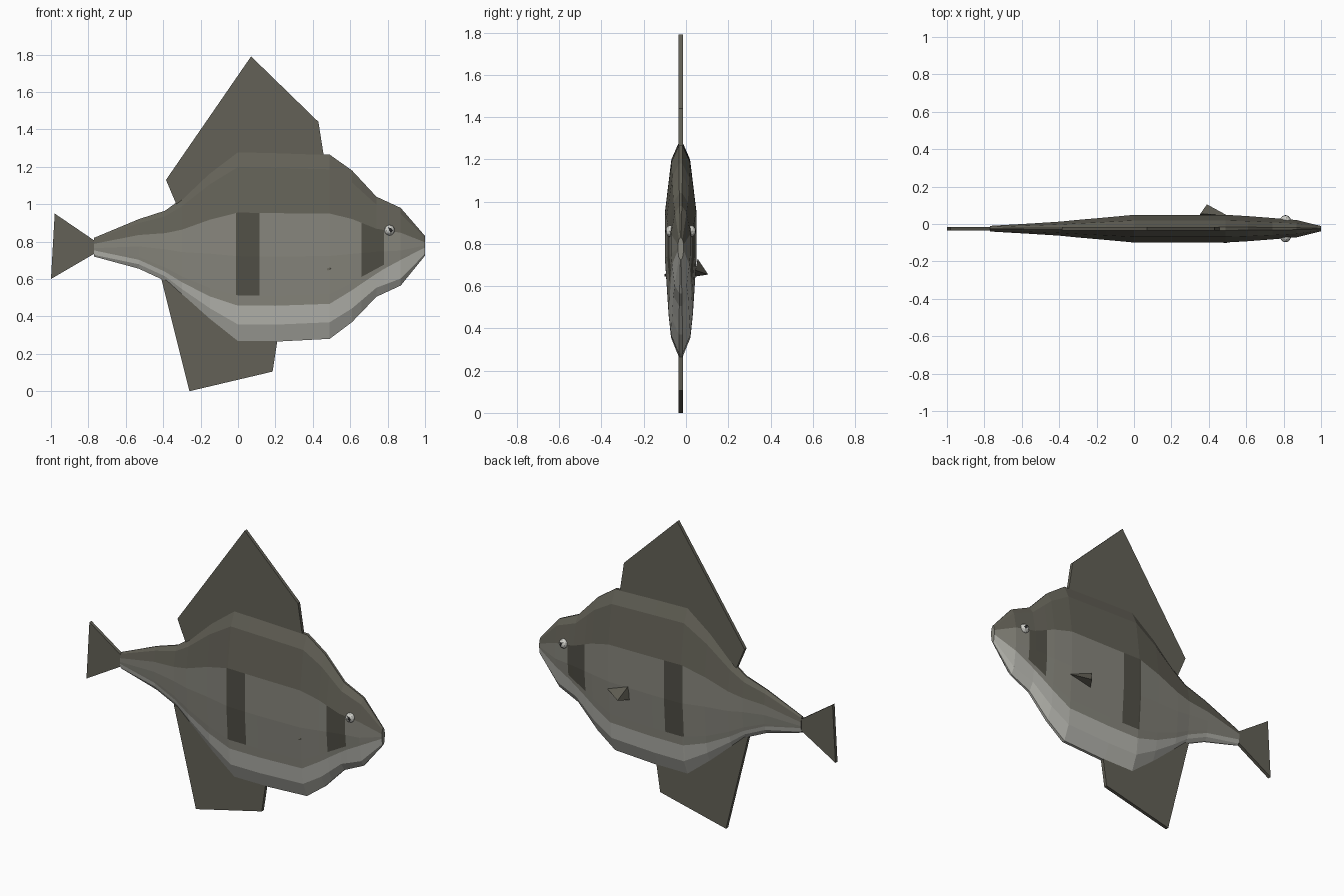
import bpy, bmesh
from mathutils import Vector

cube = bpy.data.objects.get("Cube")
if cube:
    bpy.data.objects.remove(cube)

MID_Y = -0.025


def material(name, rgb):
    m = bpy.data.materials.new(name)
    m.use_nodes = True
    m.diffuse_color = (*rgb, 1)
    m.node_tree.nodes["Principled BSDF"].inputs["Base Color"].default_value = (*rgb, 1)
    return m


olive = material("dark olive", (0.125, 0.12, 0.095))
stripe = material("stripe olive", (0.085, 0.082, 0.064))
flank = material("flank grey", (0.245, 0.24, 0.205))
belly = material("belly pale", (0.47, 0.47, 0.43))
white = material("eye white", (0.62, 0.62, 0.58))
black = material("pupil black", (0.02, 0.02, 0.02))


def finish(bm, name, mats):
    bmesh.ops.recalc_face_normals(bm, faces=bm.faces[:])
    mesh = bpy.data.meshes.new(name)
    bm.to_mesh(mesh)
    bm.free()
    for m in mats:
        mesh.materials.append(m)
    obj = bpy.data.objects.new(name, mesh)
    bpy.context.collection.objects.link(obj)
    return obj


def lerp_table(table, t):
    """Interpolate rows of (key, values...) at key t."""
    for a, b in zip(table, table[1:]):
        if t <= b[0]:
            k = (t - a[0]) / (b[0] - a[0])
            return [p + (q - p) * k for p, q in zip(a[1:], b[1:])]
    return list(table[-1][1:])


# Body: x, bottom, top, half width, height share of the pale belly
STATIONS = [
    (-0.77, 0.72, 0.82, 0.015, 0.33), (-0.53, 0.655, 0.92, 0.029, 0.18),
    (-0.39, 0.59, 0.965, 0.038, 0.13), (-0.3, 0.51, 1.03, 0.047, 0.14),
    (-0.15, 0.38, 1.17, 0.06, 0.16), (0, 0.265, 1.28, 0.074, 0.19),
    (0.2, 0.265, 1.275, 0.074, 0.19), (0.49, 0.28, 1.265, 0.074, 0.19),
    (0.61, 0.37, 1.18, 0.067, 0.21), (0.74, 0.505, 1.04, 0.057, 0.23),
    (0.87, 0.565, 0.98, 0.046, 0.33), (1.0, 0.725, 0.83, 0.014, 0.42)]
WIDTH = [(0, 0.12), (0.09, 0.62), (0.2, 0.78), (0.45, 1), (0.68, 1), (0.92, 0.6), (1, 0.12)]
STRIPES = [(-0.01, 0.115), (0.66, 0.78)]
DARK = 0.68

xs = sorted({s[0] for s in STATIONS} | {e for pair in STRIPES for e in pair})
bm = bmesh.new()
rings = []
for x in xs:
    bottom, top, half, pale = lerp_table(STATIONS, x)
    shares = [0, min(0.09, pale / 2), pale, pale + (DARK - pale) * 0.11,
              max(0.45, pale + 0.1), DARK, 0.92, 1]
    right = [(x, MID_Y - half * lerp_table(WIDTH, f)[0], bottom + (top - bottom) * f)
             for f in shares]
    left = [(x, 2 * MID_Y - y, z) for x, y, z in reversed(right)]
    rings.append([bm.verts.new(p) for p in right + left])
n = len(rings[0])
for i, (a, b) in enumerate(zip(rings, rings[1:])):
    mid = (xs[i] + xs[i + 1]) / 2
    striped = any(lo < mid < hi for lo, hi in STRIPES)
    for j in range(n):
        k = (j + 1) % n
        face = bm.faces.new((a[j], a[k], b[k], b[j]))
        row = min(j, n - 2 - j)          # 0 at the belly, 6 at the back
        if row < 2:
            face.material_index = 3
        elif row < 5:
            face.material_index = 1 if striped and row > 2 else 2
        else:
            face.material_index = 0
bm.faces.new(rings[0])
bm.faces.new(rings[-1]).material_index = 2
finish(bm, "body", [olive, stripe, flank, belly])


# Thin upright fins
def fin(name, outline, thick=0.02):
    bm = bmesh.new()
    face = bm.faces.new([bm.verts.new((x, MID_Y - thick / 2, z)) for x, z in outline])
    extra = bmesh.ops.extrude_face_region(bm, geom=[face])["geom"]
    bmesh.ops.translate(bm, vec=(0, thick, 0),
                        verts=[v for v in extra if isinstance(v, bmesh.types.BMVert)])
    finish(bm, name, [olive])


fin("dorsal_fin", [(-0.33, 1.0), (-0.385, 1.13), (0.07, 1.79), (0.43, 1.44), (0.46, 1.25), (0.3, 1.1)])
fin("anal_fin", [(-0.41, 0.6), (-0.26, 0), (0.185, 0.105), (0.215, 0.3), (0, 0.5)])
fin("tail_fin", [(-0.76, 0.8), (-0.98, 0.95), (-1, 0.6), (-0.76, 0.74)])


# Wedge-shaped side fins; the right one barely breaks the skin
def wedge(name, points):
    bm = bmesh.new()
    v = [bm.verts.new(p) for p in points]
    for skip in range(4):
        bm.faces.new(v[:skip] + v[skip + 1:])
    finish(bm, name, [olive])


wedge("left_side_fin", [(0.5, 0.045, 0.675), (0.355, 0.055, 0.73), (0.39, 0.105, 0.655), (0.35, 0.04, 0.645)])
wedge("right_side_fin", [(0.5, -0.102, 0.657), (0.47, -0.09, 0.66), (0.48, -0.101, 0.645), (0.48, -0.09, 0.645)])

# Eyes with pupils painted on the outward faces
for name, side in (("left_eye", 1), ("right_eye", -1)):
    bm = bmesh.new()
    bmesh.ops.create_icosphere(bm, subdivisions=2, radius=0.029)
    gaze = Vector((0.25, side, 0.1)).normalized()
    for f in bm.faces:
        f.material_index = int(f.normal.dot(gaze) > 0.93)
    bmesh.ops.translate(bm, verts=bm.verts[:], vec=(0.81, MID_Y + side * 0.044, 0.86))
    finish(bm, name, [white, black])
